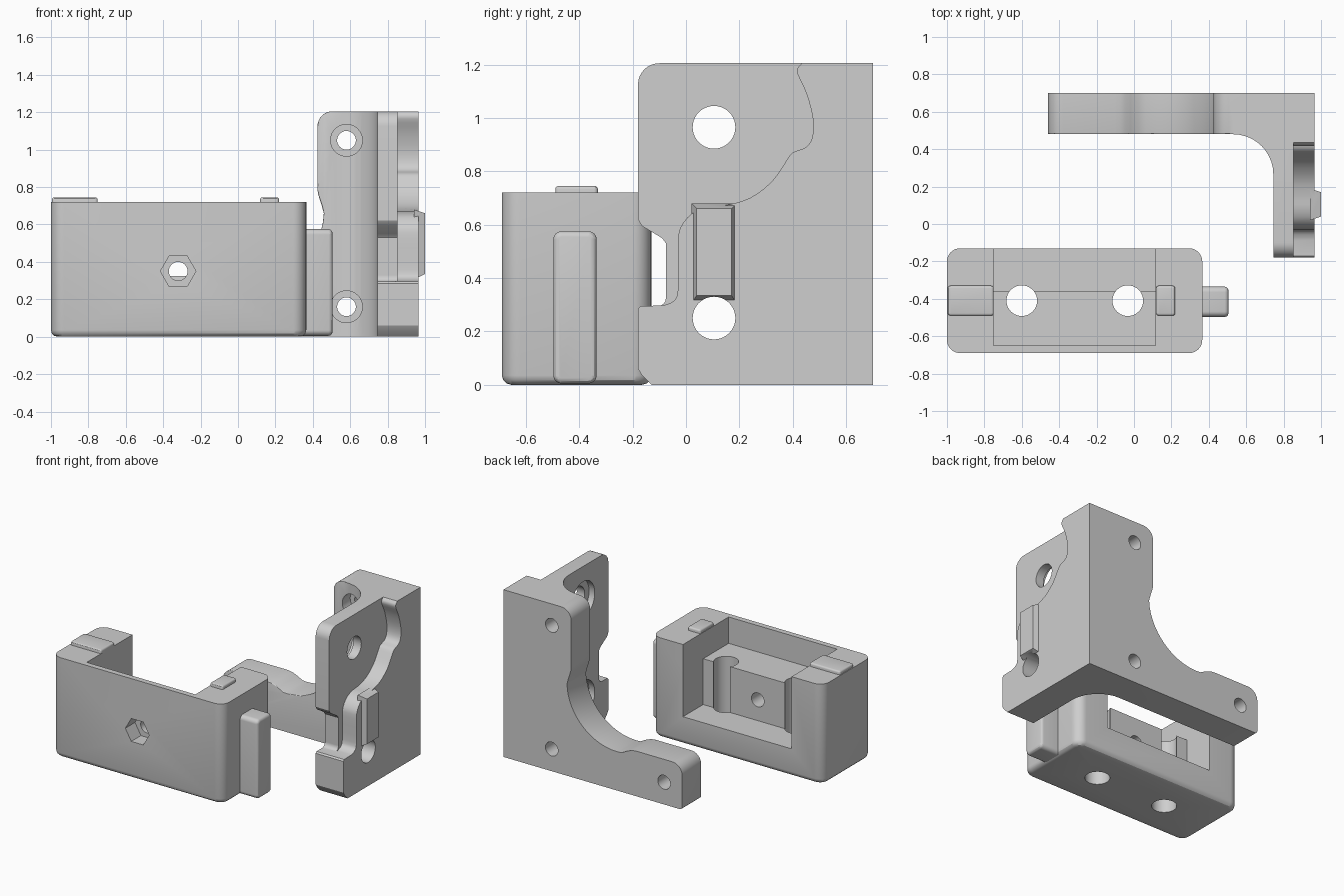
import bpy, bmesh, math
from mathutils import Vector

if "Cube" in bpy.data.objects:
    bpy.data.objects.remove(bpy.data.objects["Cube"])

grey = bpy.data.materials.new("light_grey")
grey.diffuse_color = (0.62, 0.62, 0.62, 1)
grey.use_nodes = True
grey.node_tree.nodes["Principled BSDF"].inputs["Base Color"].default_value = grey.diffuse_color


def arc(cx, cy, r, a0, a1, n=8):
    return [(cx + r * math.cos(math.radians(a0 + (a1 - a0) * i / n)),
             cy + r * math.sin(math.radians(a0 + (a1 - a0) * i / n))) for i in range(n + 1)]


def circle(cx, cy, r, n=40):
    return arc(cx, cy, r, 0, 360, n)[:-1]


def rect(x0, x1, y0, y1, r=0):
    if not r:
        return [(x0, y0), (x1, y0), (x1, y1), (x0, y1)]
    return (arc(x0 + r, y0 + r, r, 180, 270) + arc(x1 - r, y0 + r, r, 270, 360)
            + arc(x1 - r, y1 - r, r, 0, 90) + arc(x0 + r, y1 - r, r, 90, 180))


def smooth(pts, n=4):
    """Curve passing through a few points."""
    p = [Vector(q) for q in [pts[0]] + pts + [pts[-1]]]
    out = []
    for a, b, c, d in zip(p, p[1:], p[2:], p[3:]):
        for i in range(n):
            t = i / n
            out.append(tuple(0.5 * (2 * b + (c - a) * t + (2 * a - 5 * b + 4 * c - d) * t ** 2
                                    + (3 * b - a - 3 * c + d) * t ** 3)))
    return out + [pts[-1]]


def prism(name, pts, axis, lo, hi, bevel=0, keep=lambda v: True):
    """Extrude a profile along an axis; round the edges whose vertices pass keep."""
    put = {'x': lambda p, h: (h, p[0], p[1]), 'y': lambda p, h: (p[0], h, p[1]),
           'z': lambda p, h: (p[0], p[1], h)}[axis]
    bm = bmesh.new()
    base = bm.faces.new([bm.verts.new(put(p, lo)) for p in pts])
    ext = bmesh.ops.extrude_face_region(bm, geom=[base])['geom']
    shift = Vector(put((0, 0), hi - lo))
    bmesh.ops.translate(bm, vec=shift, verts=[g for g in ext if isinstance(g, bmesh.types.BMVert)])
    bmesh.ops.recalc_face_normals(bm, faces=bm.faces)
    if bevel:
        edges = [e for e in bm.edges if all(keep(v.co) for v in e.verts)
                 and e.calc_face_angle(0) > 1]
        bmesh.ops.bevel(bm, geom=edges, offset=bevel, segments=3, profile=0.5,
                        affect='EDGES', clamp_overlap=True)
    me = bpy.data.meshes.new(name)
    bm.to_mesh(me)
    bm.free()
    me.materials.append(grey)
    ob = bpy.data.objects.new(name, me)
    bpy.context.collection.objects.link(ob)
    return ob


def combine(ob, others, op):
    for o in others:
        m = ob.modifiers.new(op, 'BOOLEAN')
        m.object, m.operation, m.solver = o, op, 'EXACT'
        bpy.context.view_layer.objects.active = ob
        bpy.ops.object.modifier_apply(modifier=m.name)
        bpy.data.objects.remove(o)


def finish(ob):
    bpy.ops.object.select_all(action='DESELECT')
    ob.select_set(True)
    bpy.context.view_layer.objects.active = ob
    bpy.ops.object.shade_smooth_by_angle(angle=math.radians(30))


# Open box with a rounded underside
box = prism("open_box", rect(-1, 0.365, -0.69, -0.13, 0.07), 'z', 0, 0.72, 0.035,
            lambda v: v.z < 0.001)
cuts = [
    prism("upper_cavity", rect(-0.75, 0.115, -0.65, 0.1), 'z', 0.53, 1),
    prism("lower_cavity", rect(-0.75, 0.115, -0.36, 0.1), 'z', 0.2, 1),
    prism("hex_pocket", circle(-0.32, 0.35, 0.095, 6), 'y', -0.8, -0.58),
    prism("screw_hole", circle(-0.32, 0.35, 0.05), 'y', -0.8, -0.2),
]
cuts += [prism("rod_hole", circle(x, -0.41, 0.082), 'z', -0.2, 1) for x in (-0.6, -0.033)]
combine(box, cuts, 'DIFFERENCE')
finish(box)

# Raised keys on the box rim and the guide rail on its side
for name, x0, x1 in (("left_key", -0.995, -0.75), ("right_key", 0.118, 0.22)):
    finish(prism(name, rect(x0, x1, -0.49, -0.33, 0.015), 'z', 0.70, 0.745, 0.012,
                 lambda v: v.z > 0.74))
finish(prism("guide_rail", rect(-0.497, -0.335, 0.005, 0.575, 0.03), 'x', 0.34, 0.505, 0.02,
             lambda v: v.x > 0.5))

# Bracket back plate: column, round clearance and low arm
outline = ([(0.965, 0), (0.965, 1.205)] + arc(0.505, 1.125, 0.08, 90, 180)
           + smooth([(0.425, 0.82), (0.427, 0.77), (0.445, 0.71), (0.459, 0.66)])
           + arc(0.06, 0.68, 0.4, -10, -95, 16)
           + smooth([(-0.02, 0.305), (-0.06, 0.32), (-0.1, 0.325)])
           + arc(-0.38, 0.245, 0.08, 90, 180) + arc(-0.44, 0.02, 0.02, 180, 270, 3))
bracket = prism("bracket", outline, 'y', 0.48, 0.70, 0.015,
                lambda v: v.y < 0.481 and v.z > 0.001 and v.x < 0.96)

# Side plate with a clamp notch
side = ([(0.69, 0), (0.69, 1.205)] + arc(-0.10, 1.125, 0.08, 90, 180)
        + [(-0.18, 0.62), (-0.165, 0.595), (-0.09, 0.55), (-0.075, 0.53), (-0.075, 0.33)]
        + arc(-0.105, 0.325, 0.03, 0, -90, 4)
        + [(-0.17, 0.295), (-0.18, 0.285), (-0.18, 0.06), (-0.165, 0.035), (-0.13, 0)])
side_plate = prism("side_plate", side, 'x', 0.745, 0.853)

# Thicker outer layer bounded by a flowing edge
flow = smooth([(0.42, 1.19), (0.418, 1.165), (0.452, 1.09), (0.475, 1.0), (0.474, 0.93),
               (0.45, 0.89), (0.40, 0.87), (0.37, 0.83), (0.32, 0.76), (0.24, 0.70),
               (0.15, 0.673), (0.08, 0.665), (0.02, 0.64), (-0.02, 0.59), (-0.03, 0.53),
               (-0.03, 0.36), (-0.045, 0.315), (-0.085, 0.297)], 3)
outer = ([(0.70, 0), (0.70, 1.205), (0.435, 1.205)] + flow
         + [(-0.17, 0.295), (-0.18, 0.285), (-0.18, 0.06), (-0.165, 0.035), (-0.13, 0)])
outer_layer = prism("outer_layer", outer, 'x', 0.84, 0.965)

# Inside corner fillet
fillet = prism("corner_fillet", [(0.80, 0.55), (0.53, 0.55), (0.53, 0.48)]
               + arc(0.53, 0.265, 0.215, 90, 0, 10)[1:] + [(0.80, 0.265)], 'z', 0, 1.205)

# Tapered locating lug
lug = prism("lug", rect(0.02, 0.19, 0.305, 0.68), 'x', 0.94, 1.0)
for v in lug.data.vertices:
    if v.co.x > 0.99:
        v.co.y = 0.04 if v.co.y < 0.1 else 0.17
        v.co.z = 0.335 if v.co.z < 0.5 else 0.66
combine(bracket, [side_plate, outer_layer, fillet, lug], 'UNION')

# Mounting holes with counterbores
cuts = []
for x, z in ((0.58, 0.16), (0.58, 1.05), (-0.315, 0.16)):
    cuts += [prism("bolt_hole", circle(x, z, 0.05), 'y', 0.3, 0.9),
             prism("counterbore", circle(x, z, 0.085), 'y', 0.2, 0.57)]
for z in (0.965, 0.25):
    cuts += [prism("side_hole", circle(0.105, z, 0.08), 'x', 0.6, 1.2),
             prism("side_counterbore", circle(0.105, z, 0.13), 'x', 0.6, 0.79)]
combine(bracket, cuts, 'DIFFERENCE')
finish(bracket)
